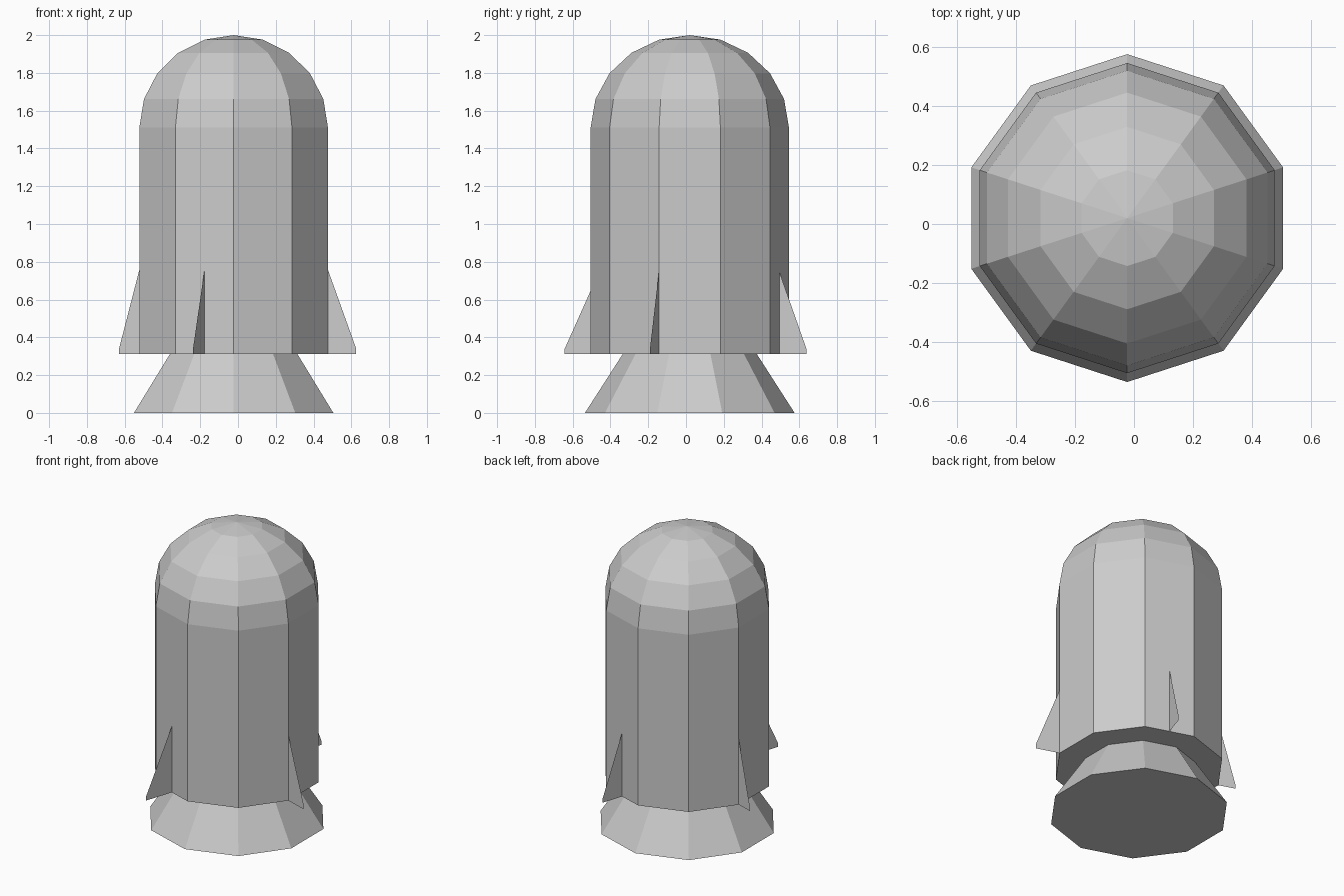
import bpy
import bmesh
from math import sin, cos, pi, radians

if "Cube" in bpy.data.objects:
    bpy.data.objects.remove(bpy.data.objects["Cube"])

CX, CY = -0.023, 0.02   # axis of the rocket
SIDES = 10


def finish(bm, name):
    mesh = bpy.data.meshes.new(name)
    bm.to_mesh(mesh)
    bm.free()
    obj = bpy.data.objects.new(name, mesh)
    obj.location = (CX, CY, 0)
    bpy.context.collection.objects.link(obj)
    return obj


def lathe(name, profile):
    """Ten-sided solid from (radius, z) pairs, bottom to top."""
    bm = bmesh.new()
    rings = []
    for r, z in profile:
        if r == 0:
            rings.append([bm.verts.new((0, 0, z))] * SIDES)
        else:
            angles = [pi / 2 + 2 * pi * i / SIDES for i in range(SIDES)]
            rings.append([bm.verts.new((r * cos(a), r * sin(a), z)) for a in angles])
    for low, high in zip(rings, rings[1:]):
        for i in range(SIDES):
            j = (i + 1) % SIDES
            corners = [low[i], low[j], high[j], high[i]]
            bm.faces.new(list(dict.fromkeys(corners)))
    bm.faces.new(rings[0][::-1])
    if profile[-1][0] > 0:
        bm.faces.new(rings[-1])
    return finish(bm, name)


def fin(name, angle, top_r, tip_r):
    """Paper-thin radial fin."""
    a = radians(angle)
    outline = [(0.46, 0.312), (tip_r, 0.312), (tip_r, 0.34), (top_r, 0.757), (0.46, 0.757)]
    bm = bmesh.new()
    bm.faces.new([bm.verts.new((r * cos(a), r * sin(a), z)) for r, z in outline])
    return finish(bm, name)


# Flared exhaust nozzle
lathe("nozzle", [(0.555, 0), (0.343, 0.33)])

# Straight hull with a domed nose
dome = [(0.525 * cos(radians(t)), 1.51 + 0.49 * sin(radians(t))) for t in range(0, 90, 18)]
lathe("hull", [(0.525, 0.312)] + dome + [(0, 2.0)])

# Four fins, slightly uneven in reach
fin("fin_right", -18, 0.525, 0.682)
fin("fin_back", 72, 0.495, 0.649)
fin("fin_left", 162, 0.525, 0.638)
fin("fin_front", 252, 0.50, 0.696)
